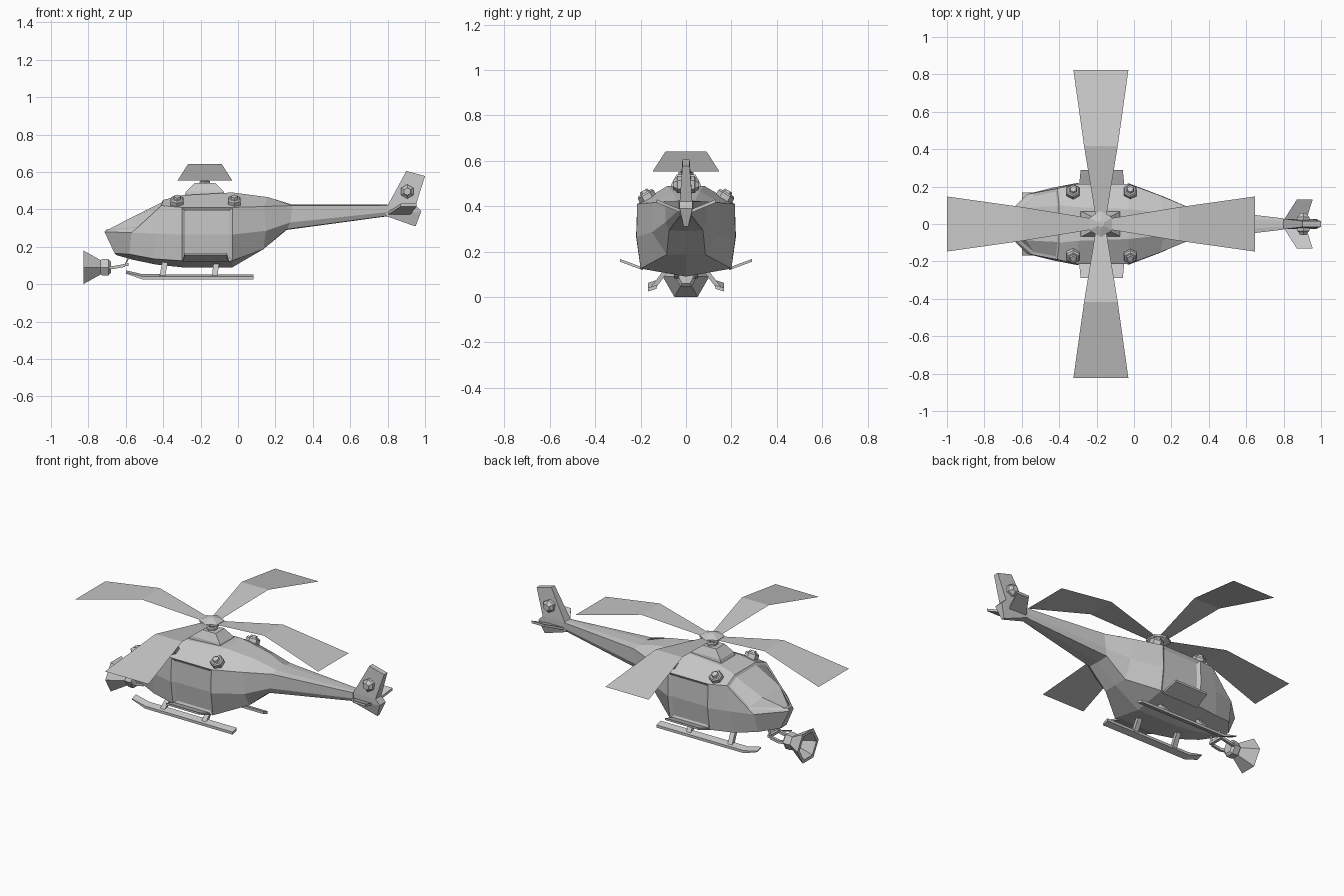
import bpy, bmesh
from math import sin, cos, pi
from mathutils import Vector

cube = bpy.data.objects.get("Cube")
if cube:
    bpy.data.objects.remove(cube, do_unlink=True)

grey = bpy.data.materials.new("plain grey")
grey.use_nodes = True
grey.diffuse_color = (0.57, 0.57, 0.57, 1)
grey.node_tree.nodes["Principled BSDF"].inputs["Base Color"].default_value = grey.diffuse_color


def finish(name, bm):
    bmesh.ops.recalc_face_normals(bm, faces=bm.faces)
    mesh = bpy.data.meshes.new(name)
    bm.to_mesh(mesh)
    bm.free()
    mesh.materials.append(grey)
    obj = bpy.data.objects.new(name, mesh)
    bpy.context.collection.objects.link(obj)
    return obj


def loft_bm(rings, caps=True):
    """Skin a list of closed rings that share a point count."""
    bm = bmesh.new()
    rows = [[bm.verts.new(p) for p in ring] for ring in rings]
    n = len(rows[0])
    for a, b in zip(rows, rows[1:]):
        for i in range(n):
            j = (i + 1) % n
            bm.faces.new((a[i], a[j], b[j], b[i]))
    if caps:
        bm.faces.new(rows[0])
        bm.faces.new(rows[-1])
    bmesh.ops.recalc_face_normals(bm, faces=bm.faces)
    return bm


def loft(name, rings):
    return finish(name, loft_bm(rings))


def lathe(name, origin, axis, profile, sides=6):
    """Turn (height, radius) pairs around an axis."""
    turn = Vector((0, 0, 1)).rotation_difference(Vector(axis).normalized())
    rings = []
    for h, r in profile:
        angles = [2 * pi * i / sides for i in range(sides)]
        rings.append([Vector(origin) + turn @ Vector((r * sin(a), r * cos(a), h)) for a in angles])
    return loft(name, rings)


def bar(name, start, end, wx, wy):
    """Rectangular strut between two points, flat ends in the xy plane."""
    corners = [(-wx, -wy), (wx, -wy), (wx, wy), (-wx, wy)]
    return loft(name, [[Vector(p) + Vector((x, y, 0)) for x, y in corners] for p in (start, end)])


def slab(name, points, thickness):
    """Flat panel thickened downwards."""
    return loft(name, [points, [Vector(p) - Vector((0, 0, thickness)) for p in points]])


# Fuselage and tail boom: lengthwise lines, nose to tail
keel = [(-.65, 0, .155), (-.56, 0, .13), (-.44, 0, .105), (-.3, 0, .09),
        (-.03, 0, .09), (.136, 0, .187), (.26, 0, .29), (.8, 0, .363)]
chine = [(-.66, .03, .165), (-.58, .13, .16), (-.45, .17, .135), (-.3, .2, .125),
         (-.03, .2, .125), (.136, .085, .187), (.26, .075, .293), (.8, .02, .365)]
waist = [(-.714, .02, .28), (-.57, .16, .275), (-.43, .195, .27), (-.3, .22, .265),
         (-.03, .218, .265), (.15, .15, .285), (.28, .09, .33), (.8, .03, .385)]
shoulder = [(-.71, .02, .285), (-.54, .165, .3), (-.41, .19, .42), (-.3, .215, .41),
            (-.03, .215, .41), (.14, .152, .415), (.29, .09, .42), (.8, .03, .42)]
roof = [(-.7, .012, .292), (-.58, .09, .36), (-.4, .1, .45), (-.3, .09, .475),
        (-.03, .08, .49), (.16, .06, .465), (.29, .04, .425), (.8, .015, .425)]

rings = []
for k, *side in zip(keel, chine, waist, shoulder, roof):
    rings.append([k] + side + [(x, -y, z) for x, y, z in reversed(side)])
body = loft_bm(rings)
body.faces.ensure_lookup_table()
points = len(rings[0])


def panel(station, strips, rim, depth):
    """Recess a group of skin faces behind a rim."""
    faces = [body.faces[s * points + i] for s in station for i in strips]
    bmesh.ops.inset_region(body, faces=faces, thickness=rim, depth=depth, use_even_offset=True)
    body.faces.ensure_lookup_table()


panel((0, 1), (3, 4, 5), .014, -.008)      # windscreen
for strips in ((1, 2), (6, 7)):            # side doors
    panel((3,), strips, .018, -.012)
finish("fuselage", body)

# Tail fin, upper and lower
fin = [((.93, .315), (.95, .31), .01), ((.79, .365), (.98, .39), .028),
       ((.8, .42), (.95, .42), .028), ((.9, .605), (1, .578), .016)]
loft("tail_fin", [[(a[0], -t, a[1]), (b[0], -t, b[1]), (b[0], t, b[1]), (a[0], t, a[1])]
                  for a, b, t in fin])

for s, label in ((1, "rear"), (-1, "front")):
    # Stabilisers and tail hubs
    slab(label + "_stabiliser", [(.8, s * .02, .385), (.87, s * .13, .43),
                                 (.955, s * .13, .43), (.92, s * .02, .385)], .015)
    lathe(label + "_tail_hub", (.905, 0, .495), (0, s, 0),
          [(0, .038), (.038, .038), (.045, .028), (.058, .02)])

    # Roof nubs
    for x in (-.325, -.02):
        lathe(label + "_roof_nub", (x, s * .165, .43), (0, s * .49, .87),
              [(-.02, .04), (.025, .04), (.034, .032), (.034, .022), (.045, .018)])

    # Door step boards
    slab(label + "_step", [(-.295, s * .19, .13), (-.05, s * .19, .13),
                           (-.06, s * .29, .167), (-.285, s * .29, .167)], .012)

    # Skids with upturned noses
    loft(label + "_skid", [[(x, s * .13, z + h + .012), (x, s * .168, z + h),
                            (x, s * .168, z), (x, s * .13, z + .012)]
                           for x, z, h in ((-.6, .056, .006), (-.51, .025, .016), (.082, .024, .016))])
    for x, lean in ((-.39, -.015), (-.115, -.01)):
        bar(label + "_skid_strut", (x, s * .085, .12), (x + lean, s * .145, .04), .015, .012)

    # Horn bracket arms
    path = [(-.71, .03), (-.66, .045), (-.605, .045), (-.58, .03)]
    heights = (.09, .09, .1, .15)
    r = .008
    loft(label + "_horn_bracket", [[(x, s * y - r, z - r), (x, s * y + r, z - r),
                                    (x, s * y + r, z + r), (x, s * y - r, z + r)]
                                   for (x, y), z in zip(path, heights)])
bar("horn_bracket_bridge", (-.595, 0, .097), (-.595, 0, .113), .009, .05)

# Hollow nose horn
lathe("nose_horn", (-.68, 0, .09), (-1, 0, 0),
      [(0, .035), (.012, .05), (.045, .05), (.055, .045), (.146, .103), (.146, .082), (.07, .035)])

# Rotor mount, mast and hub
hub = Vector((-.177, 0, 0))
rect = lambda hx, hy, z: [hub + Vector((x * hx, y * hy, z)) for x, y in ((-1, -1), (1, -1), (1, 1), (-1, 1))]
loft("rotor_mount", [rect(.115, .07, .46), rect(.1, .065, .495), rect(.055, .042, .54)])
lathe("rotor_mast", hub, (0, 0, 1), [(.53, .032), (.55, .032), (.553, .02), (.58, .02)])
lathe("rotor_hub", hub, (0, 0, 1), [(.565, .03), (.58, .07), (.592, .07), (.612, .018)])

# Four thin blades, raised at mid span
for i in range(4):
    a = i * pi / 2
    along, across = Vector((cos(a), sin(a), 0)), Vector((-sin(a), cos(a), 0))
    bm = bmesh.new()
    rows = [[bm.verts.new(hub + along * r + across * w * e + Vector((0, 0, z))) for e in (-1, 1)]
            for r, w, z in ((.05, .03, .588), (.417, .09, .642), (.823, .147, .553))]
    for p, q in zip(rows, rows[1:]):
        bm.faces.new((p[0], q[0], q[1], p[1]))
    finish("rotor_blade", bm)
